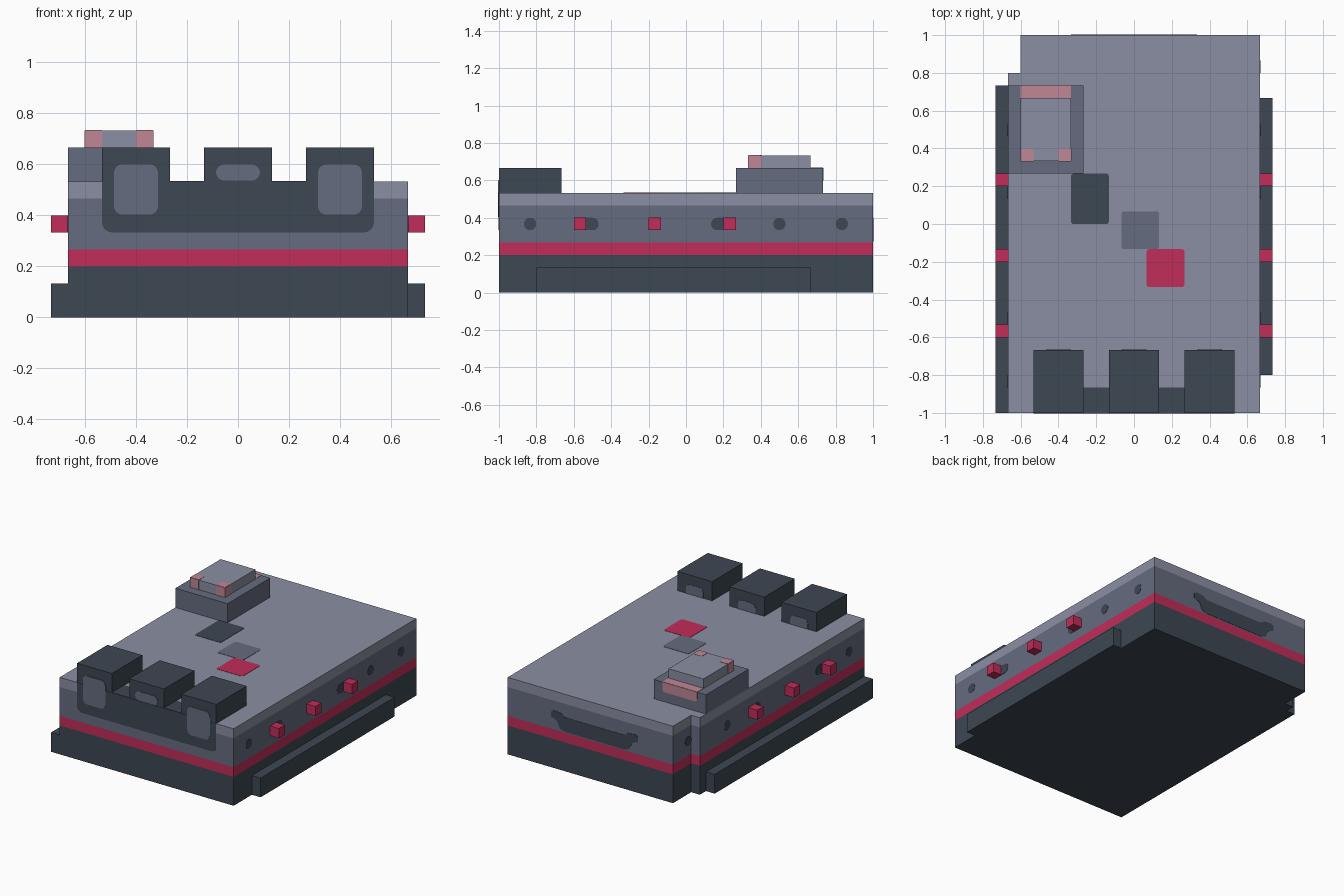
import bpy, bmesh, math
from mathutils import Vector

cube = bpy.data.objects.get("Cube")
if cube:
    bpy.data.objects.remove(cube, do_unlink=True)

U = 1 / 15  # grid unit: the model is 30 units long


def material(name, rgb):
    lin = [(c / 255 / 12.92) if c < 11 else ((c / 255 + 0.055) / 1.055) ** 2.4 for c in rgb]
    m = bpy.data.materials.new(name)
    m.use_nodes = True
    m.diffuse_color = (*lin, 1)
    bsdf = m.node_tree.nodes["Principled BSDF"]
    bsdf.inputs["Base Color"].default_value = (*lin, 1)
    bsdf.inputs["Roughness"].default_value = 0.8
    return m


LIGHT = material("light grey", (139, 143, 162))
MID = material("mid grey", (101, 108, 127))
DARK = material("dark slate", (61, 71, 83))
RED = material("crimson", (193, 45, 90))
PINK = material("faded pink", (191, 135, 150))


def finish(name, bm, mats):
    bmesh.ops.recalc_face_normals(bm, faces=bm.faces)
    me = bpy.data.meshes.new(name)
    bm.to_mesh(me)
    bm.free()
    for m in mats:
        me.materials.append(m)
    ob = bpy.data.objects.new(name, me)
    bpy.context.collection.objects.link(ob)
    return ob


def box(name, x, y, z, mat):
    """Box from (min, max) ranges in grid units."""
    bm = bmesh.new()
    bmesh.ops.create_cube(bm, size=1)
    for v in bm.verts:
        v.co = [((r[0] + r[1]) / 2 + c * (r[1] - r[0])) * U for r, c in zip((x, y, z), v.co)]
    return finish(name, bm, [mat])


# plane directions: (horizontal, vertical, outward normal)
FRONT = (Vector((1, 0, 0)), Vector((0, 0, 1)), Vector((0, -1, 0)))
BACK = (Vector((1, 0, 0)), Vector((0, 0, 1)), Vector((0, 1, 0)))
LEFT = (Vector((0, 1, 0)), Vector((0, 0, 1)), Vector((1, 0, 0)))
RIGHT = (Vector((0, 1, 0)), Vector((0, 0, 1)), Vector((-1, 0, 0)))
TOP = (Vector((1, 0, 0)), Vector((0, 1, 0)), Vector((0, 0, 1)))


def plate(name, plane, depth, points, mat, thick=0.002):
    """Thin painted plate lying on a plane at the given distance along its normal."""
    h, v, n = plane
    bm = bmesh.new()
    face = bm.faces.new([bm.verts.new((h * a + v * b + n * depth) * U) for a, b in points])
    ext = bmesh.ops.extrude_face_region(bm, geom=[face])
    moved = [g for g in ext["geom"] if isinstance(g, bmesh.types.BMVert)]
    bmesh.ops.translate(bm, verts=moved, vec=n * thick)
    return finish(name, bm, [mat])


def rounded(a0, a1, b0, b1, low, high):
    """Rectangle outline with radius low on bottom corners and high on top corners."""
    pts = []
    corners = ((a1, b1, high, 0), (a0, b1, high, 90), (a0, b0, low, 180), (a1, b0, low, 270))
    for a, b, r, start in corners:
        if r == 0:
            pts.append((a, b))
            continue
        ca = a - r if a == a1 else a + r
        cb = b - r if b == b1 else b + r
        for i in range(5):
            t = math.radians(start + i * 22 + i * 0.2)
            pts.append((ca + r * math.cos(t), cb + r * math.sin(t)))
    return pts


def disc(a, b, r):
    return [(a + r * math.cos(i * math.tau / 16), b + r * math.sin(i * math.tau / 16)) for i in range(16)]


# Main hull: notched outline lofted through coloured height bands
outline = [(-10, -15), (10, -15), (10, 15), (-9, 15), (-9, 12), (-10, 12)]
bm = bmesh.new()
rings = [[bm.verts.new((x * U, y * U, z * U)) for x, y in outline] for z in (0, 3, 4, 7, 8)]
bm.faces.new(rings[0]).material_index = 0
bm.faces.new(rings[-1]).material_index = 3
for band, (lo, hi) in enumerate(zip(rings, rings[1:])):
    for i in range(len(outline)):
        j = (i + 1) % len(outline)
        bm.faces.new((lo[i], lo[j], hi[j], hi[i])).material_index = band
finish("hull", bm, [DARK, RED, MID, LIGHT])

# Side skirts
box("left_skirt", (10, 11), (-12, 10), (0, 2), DARK)
box("right_skirt", (-11, -10), (-15, 11), (0, 2), DARK)

# Side studs and port holes
for side, plane, sign in (("left", LEFT, 1), ("right", RIGHT, -1)):
    for i, y in enumerate((-9, -3, 3)):
        box(f"{side}_stud_{i}", (10, 11) if sign > 0 else (-11, -10), (y, y + 1), (5, 6), RED)
    for i, y in enumerate((-12.5, -7.5, 2.5, 7.5, 12.5)):
        depth = 9 if sign < 0 and y > 12 else 10
        plate(f"{side}_port_{i}", plane, depth, disc(y, 5.5, 0.5), DARK)
    # the two ports beside studs run into them
    for i, y in enumerate((-8, 2.5)):
        plate(f"{side}_port_joint_{i}", plane, 10, rounded(y, y + 0.5, 5, 6, 0, 0), DARK)

# Front panel and three blocks with windows
plate("front_panel", FRONT, 15, rounded(-8, 8, 5, 8, 0.6, 0), DARK)
for i, (x, low) in enumerate(((-6, 6), (0, 8), (6, 6))):
    box(f"front_block_{i}", (x - 2, x + 2), (-15, -10), (8, 10), DARK)
    plate(f"front_window_{i}", FRONT, 15,
          rounded(x - 1.3, x + 1.3, low + 0.05, 9, 0.5, 0.5), MID, 0.004)
    plate(f"block_rear_window_{i}", BACK, -10, rounded(x - 1, x + 1, 8, 9, 0, 0.5), MID)
for i, x in enumerate((-3, 3)):
    plate(f"block_bridge_{i}", TOP, 8, rounded(x - 1, x + 1, -15, -13, 0, 0), DARK)

# Deck markings
for name, x, y, w, d, mat in (("dark", -5, 0, 3, 4, DARK),
                              ("grey", -1, -2, 3, 3, MID),
                              ("red", 1, -5, 3, 3, RED)):
    plate(f"deck_marking_{name}", TOP, 8, rounded(x, x + w, y, y + d, 0.2, 0.2), mat)

# Rear vent
vent = [(-5, 5.3), (-4.3, 5), (-4, 4.3), (-3.5, 4.1), (3.5, 4.1), (4, 4.3), (4.3, 5), (5, 5.3),
        (5, 5.8), (4.7, 6), (3.8, 5.9), (3.4, 5.6), (-3.4, 5.6), (-3.8, 5.9), (-4.7, 6), (-5, 5.8)]
plate("rear_vent", BACK, 15, vent, DARK)

# Hatch with lid, corner lamps and rear lamp
box("hatch_base", (-10, -4), (4, 11), (8, 10), MID)
box("hatch_lid", (-9, -5), (5, 10), (10, 11), LIGHT)
for i, x in enumerate((-9, -6)):
    plate(f"lid_lamp_front_{i}", FRONT, -5, rounded(x, x + 1, 10, 11, 0, 0), PINK)
    plate(f"lid_lamp_top_{i}", TOP, 11, rounded(x, x + 1, 5, 6, 0, 0.25), PINK)
plate("lid_lamp_left", LEFT, -5, rounded(5, 6, 10, 11, 0, 0), PINK)
plate("lid_lamp_right", RIGHT, 9, rounded(5, 6, 10, 11, 0, 0), PINK)
plate("rear_lamp_top", TOP, 10, rounded(-9, -5, 10, 11, 0, 0), PINK)
plate("rear_lamp_face", BACK, 11, rounded(-9, -5, 9, 10, 0.3, 0), PINK)
